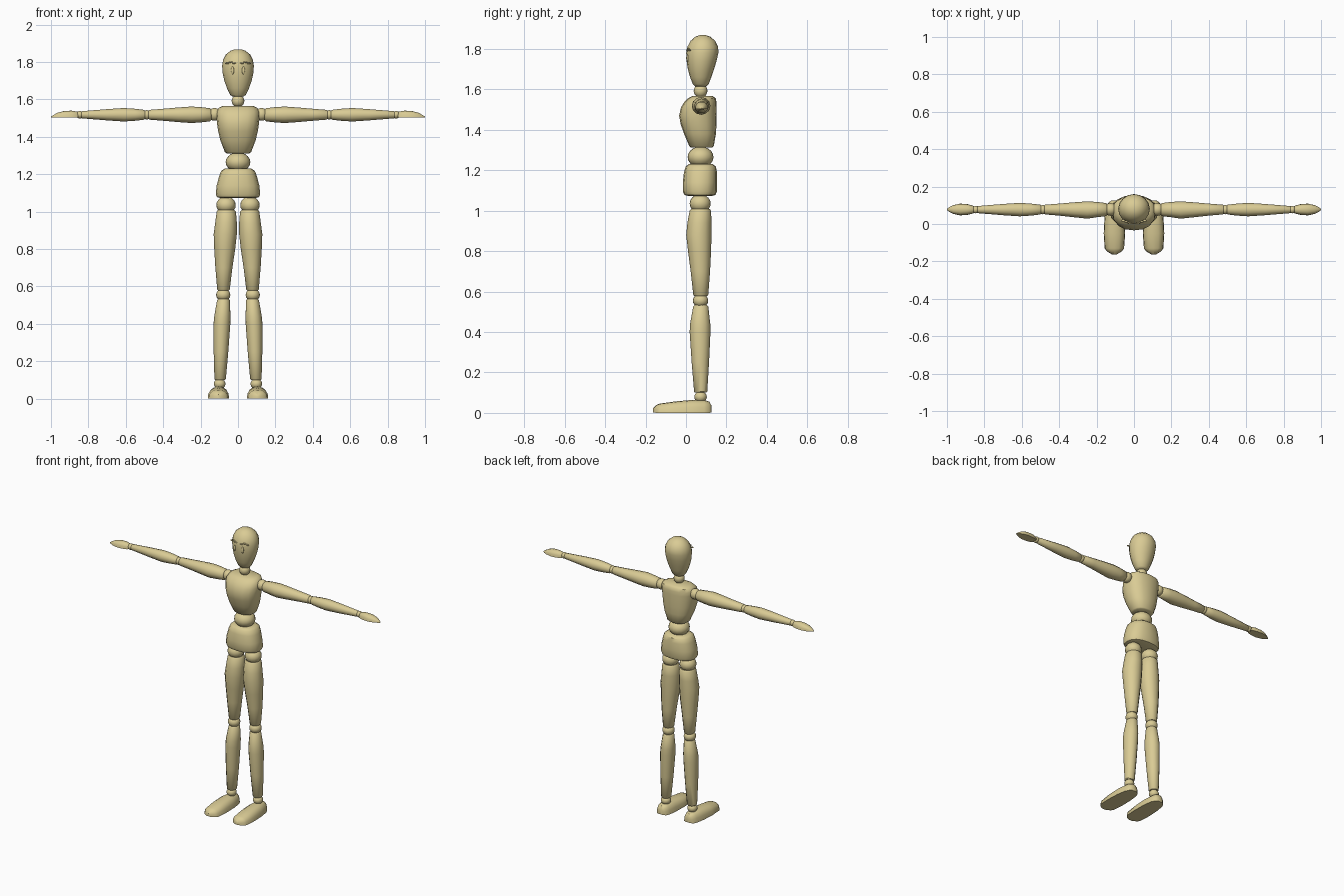
import bpy, bmesh, math
from mathutils import Matrix, Vector

wood = bpy.data.materials.new("wood")
wood.diffuse_color = (0.70, 0.60, 0.30, 1)


def finish(bm, name, side=1, angle=42):
    """Mirror if needed, fix normals, shade and add to the scene."""
    for v in bm.verts:
        v.co.x *= side
    bmesh.ops.recalc_face_normals(bm, faces=bm.faces)
    me = bpy.data.meshes.new(name)
    bm.to_mesh(me)
    bm.free()
    for p in me.polygons:
        p.use_smooth = True
    me.set_sharp_from_angle(angle=math.radians(angle))
    me.materials.append(wood)
    ob = bpy.data.objects.new(name, me)
    bpy.context.collection.objects.link(ob)
    return ob


def loft(name, axis, sections, n=12, power=1.0, half=False, side=1):
    """Skin rings given as (position, u_min, u_max, v_min, v_max) along an axis.
    power < 1 makes the ring boxier; half makes a flat-bottomed D section."""
    place = {"z": lambda t, u, v: (u, v, t),
             "x": lambda t, u, v: (t, u, v),
             "y": lambda t, u, v: (u, t, v)}[axis]
    bm = bmesh.new()
    rings = []
    for t, u0, u1, v0, v1 in sections:
        ring = []
        for i in range(n):
            a = math.pi * i / (n - 1) if half else math.tau * i / n
            c, s = math.cos(a), math.sin(a)
            c = math.copysign(abs(c) ** power, c)
            s = math.copysign(abs(s) ** power, s)
            u = (u0 + u1) / 2 + c * (u1 - u0) / 2
            v = v0 + s * (v1 - v0) if half else (v0 + v1) / 2 + s * (v1 - v0) / 2
            ring.append(bm.verts.new(place(t, u, v)))
        rings.append(ring)
    for a, b in zip(rings, rings[1:]):
        for i in range(n):
            j = (i + 1) % n
            bm.faces.new((a[i], a[j], b[j], b[i]))
    bm.faces.new(rings[0])
    bm.faces.new(rings[-1])
    return finish(bm, name, side)


def ball(name, centre, radii, side=1):
    bm = bmesh.new()
    m = Matrix.Translation(Vector(centre)) @ Matrix.Diagonal((*radii, 1))
    bmesh.ops.create_uvsphere(bm, u_segments=16, v_segments=10, radius=1, matrix=m)
    return finish(bm, name, side)


# Head and neck
loft("head", "z", [
    (1.615, -0.030, 0.030, 0.045, 0.100), (1.625, -0.042, 0.042, 0.034, 0.112),
    (1.66, -0.059, 0.059, 0.020, 0.125), (1.70, -0.073, 0.073, 0.009, 0.139),
    (1.74, -0.082, 0.082, 0.003, 0.151), (1.78, -0.085, 0.085, 0.001, 0.160),
    (1.81, -0.080, 0.080, 0.007, 0.159), (1.84, -0.065, 0.065, 0.023, 0.144),
    (1.86, -0.040, 0.040, 0.046, 0.120), (1.868, -0.016, 0.016, 0.068, 0.098)], n=16)
ball("neck_joint", (0, 0.072, 1.592), (0.034, 0.034, 0.034))

# Torso
loft("chest", "z", [
    (1.312, -0.060, 0.060, 0.025, 0.130), (1.318, -0.070, 0.070, 0.017, 0.137),
    (1.38, -0.094, 0.094, -0.010, 0.148), (1.43, -0.106, 0.106, -0.027, 0.151),
    (1.47, -0.112, 0.112, -0.034, 0.152), (1.51, -0.116, 0.116, -0.025, 0.152),
    (1.535, -0.115, 0.115, -0.010, 0.151), (1.555, -0.104, 0.104, 0.010, 0.147),
    (1.566, -0.080, 0.080, 0.030, 0.133)], n=16, power=0.85)
ball("waist_joint", (0, 0.072, 1.265), (0.066, 0.064, 0.052))
loft("pelvis", "z", [
    (1.073, -0.095, 0.095, 0.010, 0.130), (1.078, -0.113, 0.113, -0.008, 0.146),
    (1.095, -0.119, 0.119, -0.016, 0.153), (1.14, -0.114, 0.114, -0.016, 0.154),
    (1.19, -0.101, 0.101, -0.010, 0.153), (1.218, -0.090, 0.090, -0.002, 0.148),
    (1.23, -0.072, 0.072, 0.014, 0.132)], n=16, power=0.85)

for side, tag in ((1, "left"), (-1, "right")):
    # Face: eye and curved brow
    ball("eye_" + tag, (0.029, 0.007, 1.755), (0.008, 0.006, 0.021), side)
    for k in range(3):
        ball(f"brow_{tag}_{k}", (0.022 + 0.018 * k, 0.006 + 0.006 * k, (1.794, 1.800, 1.793)[k]),
             (0.011, 0.006, 0.004), side)

    # Leg
    ball("hip_joint_" + tag, (0.064, 0.070, 1.035), (0.052, 0.052, 0.046), side)
    loft("thigh_" + tag, "z", [
        (0.578, 0.050, 0.106, 0.042, 0.104), (0.584, 0.044, 0.111, 0.036, 0.110),
        (0.70, 0.030, 0.121, 0.023, 0.119), (0.80, 0.015, 0.127, 0.010, 0.124),
        (0.88, 0.006, 0.130, 0.001, 0.126), (0.94, 0.006, 0.122, 0.007, 0.126),
        (1.00, 0.011, 0.114, 0.018, 0.124), (1.008, 0.018, 0.108, 0.025, 0.117)], side=side)
    ball("knee_joint_" + tag, (0.079, 0.072, 0.555), (0.038, 0.038, 0.034), side)
    loft("shin_" + tag, "z", [
        (0.100, 0.070, 0.121, 0.045, 0.100), (0.105, 0.065, 0.126, 0.040, 0.105),
        (0.25, 0.052, 0.130, 0.028, 0.114), (0.40, 0.041, 0.131, 0.018, 0.121),
        (0.44, 0.040, 0.127, 0.020, 0.120), (0.527, 0.044, 0.112, 0.036, 0.110),
        (0.533, 0.050, 0.106, 0.042, 0.104)], side=side)
    ball("ankle_joint_" + tag, (0.098, 0.072, 0.079), (0.031, 0.031, 0.028), side)
    loft("foot_" + tag, "y", [
        (-0.163, 0.092, 0.118, 0.002, 0.022), (-0.145, 0.064, 0.146, 0.0, 0.040),
        (-0.13, 0.053, 0.157, 0.0, 0.046), (-0.05, 0.047, 0.162, 0.0, 0.057),
        (0.03, 0.049, 0.158, 0.0, 0.064), (0.09, 0.056, 0.148, 0.0, 0.063),
        (0.115, 0.067, 0.136, 0.0, 0.056), (0.126, 0.083, 0.120, 0.002, 0.036)],
        n=9, power=0.8, half=True, side=side)

    # Arm
    ball("shoulder_joint_" + tag, (0.125, 0.078, 1.52), (0.036, 0.034, 0.034), side)
    arm = lambda *rows: [(x, 0.077 - r * k, 0.077 + r, 1.518 - r, 1.518 + r)
                         for x, r, k in rows]
    loft("upper_arm_" + tag, "x", arm(
        (0.143, 0.028, 1), (0.149, 0.035, 1), (0.20, 0.041, 1), (0.25, 0.044, 1.1),
        (0.32, 0.039, 1.05), (0.40, 0.032, 1), (0.475, 0.026, 1), (0.480, 0.021, 1)), side=side)
    ball("elbow_joint_" + tag, (0.488, 0.077, 1.518), (0.022, 0.025, 0.025), side)
    loft("forearm_" + tag, "x", arm(
        (0.496, 0.021, 1), (0.501, 0.026, 1), (0.55, 0.032, 1), (0.61, 0.036, 1),
        (0.70, 0.030, 1), (0.835, 0.019, 1), (0.840, 0.015, 1)), side=side)
    ball("wrist_joint_" + tag, (0.846, 0.077, 1.518), (0.019, 0.020, 0.020), side)
    loft("hand_" + tag, "x", [
        (0.853, 0.062, 0.092, 1.506, 1.528), (0.860, 0.056, 0.098, 1.504, 1.535),
        (0.89, 0.049, 0.106, 1.503, 1.540), (0.93, 0.046, 0.109, 1.503, 1.538),
        (0.965, 0.054, 0.101, 1.503, 1.529), (0.988, 0.065, 0.090, 1.503, 1.516),
        (1.0, 0.074, 0.081, 1.503, 1.507)], n=9, power=0.85, half=True, side=side)
